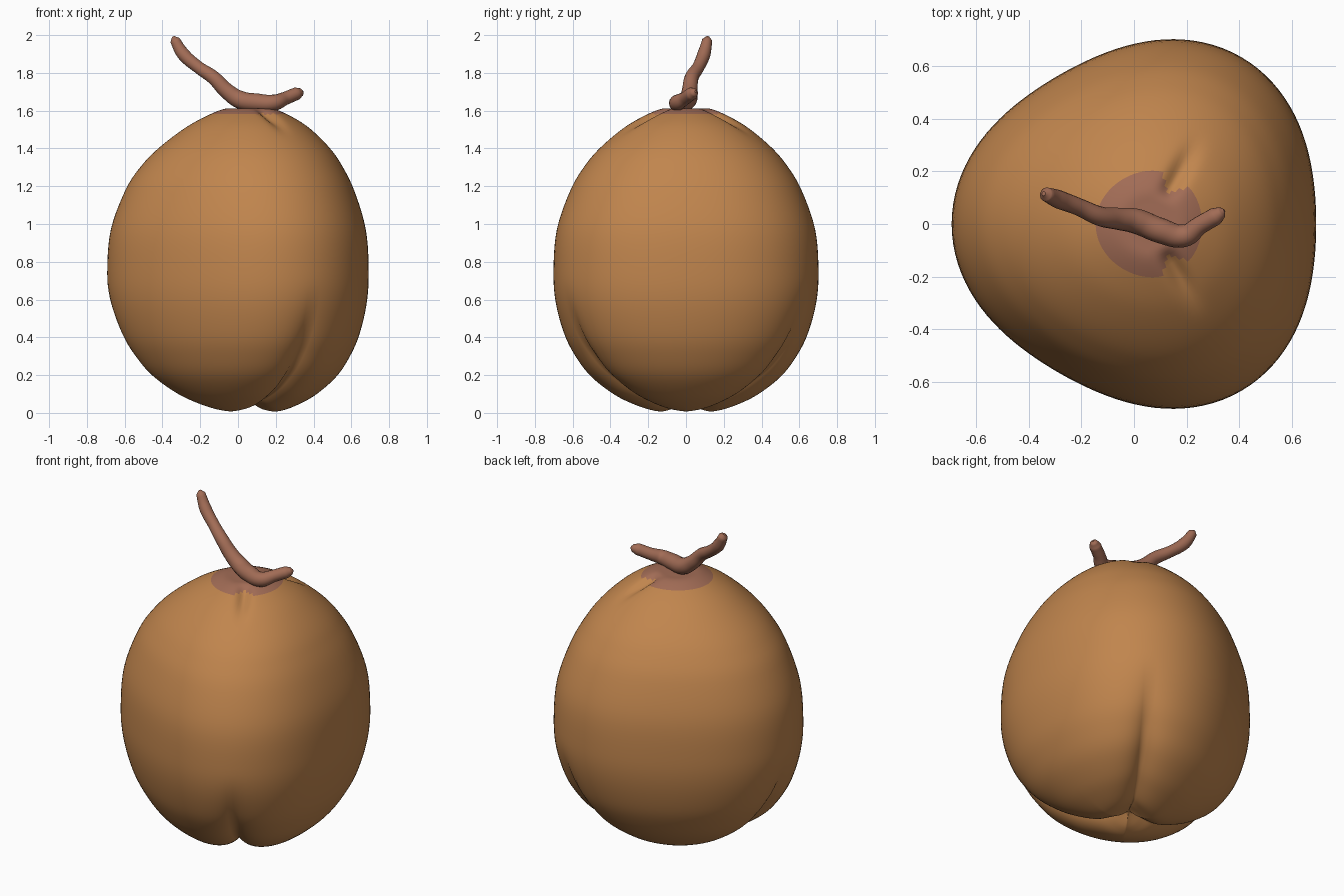
import bpy, bmesh, math
from mathutils import Vector

if "Cube" in bpy.data.objects:
    bpy.data.objects.remove(bpy.data.objects["Cube"])


def material(name, rgb):
    m = bpy.data.materials.new(name)
    m.diffuse_color = (*rgb, 1)
    m.use_nodes = True
    m.node_tree.nodes["Principled BSDF"].inputs["Base Color"].default_value = m.diffuse_color
    return m


husk_mat = material("husk brown", (0.53, 0.235, 0.075))
stem_mat = material("stem brown", (0.36, 0.15, 0.092))

# Husk profile (radius, height) from bottom centre to top centre
PROFILE = [(0, 0.01), (0.09, 0.002), (0.18, 0.005), (0.29, 0.045), (0.39, 0.1), (0.50, 0.19),
           (0.575, 0.29), (0.635, 0.41), (0.68, 0.58), (0.692, 0.75), (0.675, 0.97),
           (0.605, 1.18), (0.53, 1.31), (0.45, 1.405), (0.34, 1.5), (0.245, 1.56),
           (0.14, 1.607), (0.07, 1.612), (0, 1.612)]


def smooth_profile(pts, n):
    """Catmull-Rom interpolation, returns (point, outward normal)."""
    p = [Vector(q) for q in pts]
    p = [Vector((-p[1].x, p[1].y))] + p + [Vector((-p[-2].x, p[-2].y))]
    out = []
    for i in range(1, len(p) - 2):
        a, b, c, d = p[i - 1:i + 3]
        for k in range(n):
            t = k / n
            pos = 0.5 * (2*b + (c-a)*t + (2*a-5*b+4*c-d)*t*t + (3*b-a-3*c+d)*t**3)
            tan = 0.5 * ((c-a) + 2*(2*a-5*b+4*c-d)*t + 3*(3*b-a-3*c+d)*t*t)
            out.append((pos, Vector((tan.y, -tan.x)).normalized()))
    out.append((p[-2], Vector((0, 1))))
    return out


def fade(x, lo, hi):
    t = max(0, min(1, (x - lo) / (hi - lo)))
    return t * t * (3 - 2 * t)


def husk_point(pos, nrm, ang):
    r, z = pos
    # angular distance to the nearest of the three seams (60, 180, 300 degrees)
    d = (ang + math.pi / 3) % (2 * math.pi / 3) - math.pi / 3
    gap = (math.pi / 3 - abs(d)) * r
    depth = 0.075 * (1 - fade(z, 0.12, 0.72)) * math.exp(-gap / 0.065)
    # small pleats beside the cap
    if z > 1.3 and math.cos(ang) > 0:
        depth += 0.03 * fade(r, 0.09, 0.17) * (1 - fade(r, 0.2, 0.4)) * math.exp(-(gap / 0.035) ** 2)
    bulge = -0.04 * math.cos(3 * ang) * (r / 0.69) ** 2
    rr = max(0, r + bulge - depth * nrm.x)
    cx = 0.04 + 0.02 * fade(z, 1.2, 1.6)
    return (cx + rr * math.cos(ang), rr * math.sin(ang), max(0, z - depth * nrm.y))


# Three-lobed husk; the top patch is the cap
SEG = 120
bm = bmesh.new()
prof = smooth_profile(PROFILE, 5)
rings = [[bm.verts.new(husk_point(p, n, 2 * math.pi * j / SEG)) for j in range(SEG)]
         for p, n in prof]
for a, b in zip(rings, rings[1:]):
    for j in range(SEG):
        k = (j + 1) % SEG
        bm.faces.new((a[j], a[k], b[k], b[j]))
bmesh.ops.remove_doubles(bm, verts=bm.verts, dist=0.0002)
bmesh.ops.recalc_face_normals(bm, faces=bm.faces)
for f in bm.faces:
    f.smooth = True
    f.material_index = int(f.calc_center_median().z > 1.582)
me = bpy.data.meshes.new("husk")
bm.to_mesh(me)
bm.free()
me.materials.append(husk_mat)
me.materials.append(stem_mat)
husk = bpy.data.objects.new("husk", me)
bpy.context.collection.objects.link(husk)

# Bent, knobbly stem lying on the cap: x, y, z, radius
STEM = [(-0.343, 0.115, 1.992, 0.008), (-0.333, 0.112, 1.972, 0.027), (-0.29, 0.095, 1.90, 0.035),
        (-0.21, 0.065, 1.83, 0.033), (-0.13, 0.03, 1.775, 0.037), (-0.06, 0.02, 1.705, 0.042),
        (0.01, 0.01, 1.658, 0.048), (0.10, -0.025, 1.643, 0.048), (0.19, -0.045, 1.642, 0.043),
        (0.25, -0.005, 1.665, 0.035), (0.31, 0.03, 1.69, 0.034), (0.333, 0.045, 1.698, 0.022),
        (0.343, 0.051, 1.702, 0.006)]
cu = bpy.data.curves.new("stem", 'CURVE')
cu.dimensions = '3D'
cu.bevel_depth = 1
cu.bevel_resolution = 6
cu.resolution_u = 6
cu.use_fill_caps = True
sp = cu.splines.new('BEZIER')
sp.bezier_points.add(len(STEM) - 1)
for bp, (x, y, z, r) in zip(sp.bezier_points, STEM):
    bp.co = (x, y, z)
    bp.radius = r
    bp.handle_left_type = bp.handle_right_type = 'AUTO'
cu.materials.append(stem_mat)
stem = bpy.data.objects.new("stem", cu)
bpy.context.collection.objects.link(stem)
bpy.context.view_layer.objects.active = stem
stem.select_set(True)
bpy.ops.object.convert(target='MESH')
bpy.ops.object.shade_smooth()
